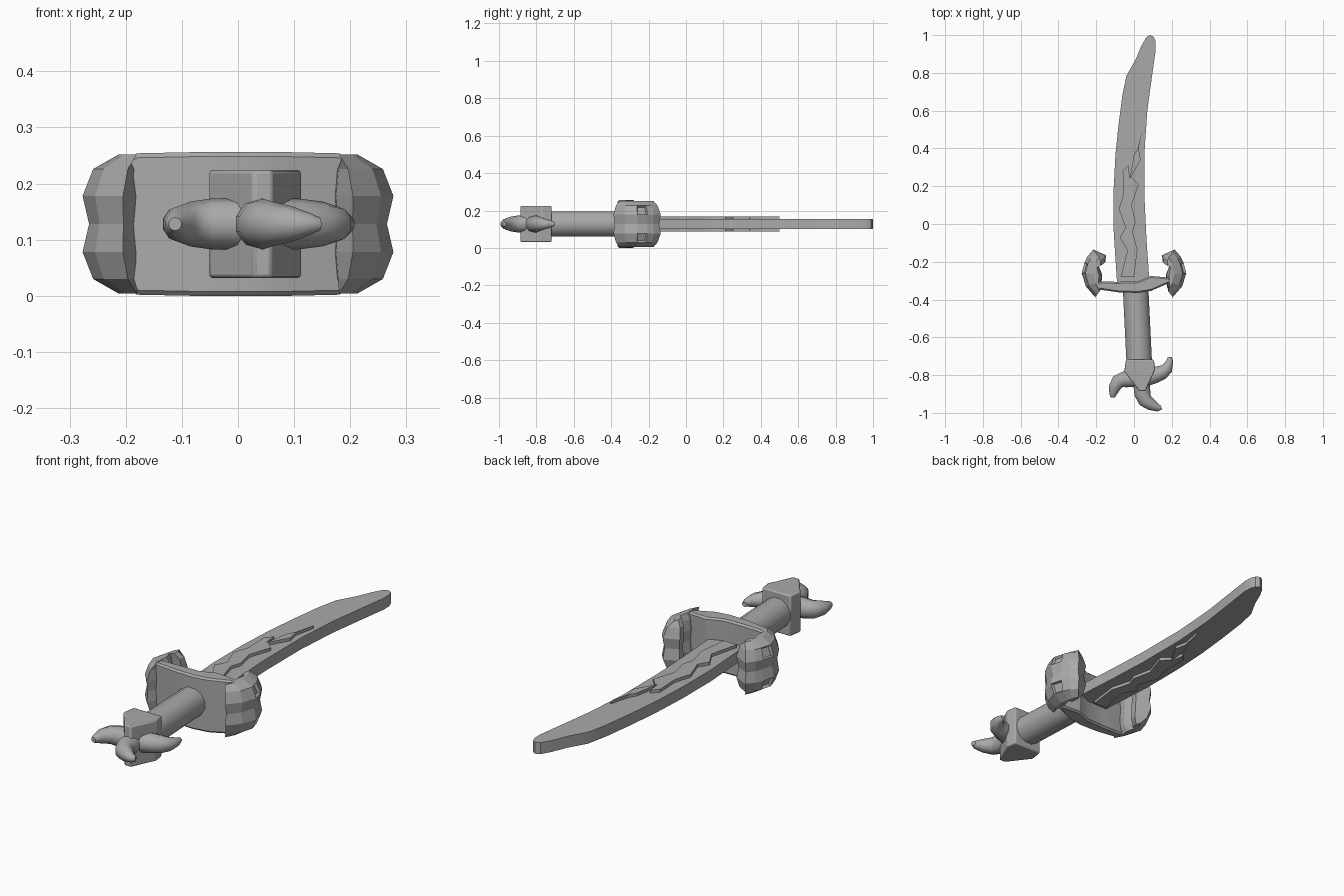
import bpy, bmesh, math
from mathutils import Vector

if "Cube" in bpy.data.objects:
    bpy.data.objects.remove(bpy.data.objects["Cube"], do_unlink=True)

MID = 0.128  # height of the flat symmetry plane

steel = bpy.data.materials.new("steel_grey")
steel.use_nodes = True
GREY = (0.4, 0.4, 0.4, 1)
steel.diffuse_color = GREY
steel.node_tree.nodes["Principled BSDF"].inputs["Base Color"].default_value = GREY


def finish(name, bm, angle=30, bevel=0):
    bmesh.ops.recalc_face_normals(bm, faces=bm.faces)
    mesh = bpy.data.meshes.new(name)
    bm.to_mesh(mesh)
    bm.free()
    mesh.materials.append(steel)
    ob = bpy.data.objects.new(name, mesh)
    bpy.context.collection.objects.link(ob)
    bpy.ops.object.select_all(action='DESELECT')
    ob.select_set(True)
    bpy.context.view_layer.objects.active = ob
    if angle:
        bpy.ops.object.shade_smooth_by_angle(angle=math.radians(angle))
    if bevel:
        mod = ob.modifiers.new("soft_edges", 'BEVEL')
        mod.width, mod.segments = bevel, 2
    return ob


def loft(rings):
    """Skin equal-length rings and cap both ends; returns mesh and caps."""
    bm = bmesh.new()
    loops = [[bm.verts.new(p) for p in ring] for ring in rings]
    n = len(loops[0])
    for a, b in zip(loops, loops[1:]):
        for i in range(n):
            j = (i + 1) % n
            bm.faces.new((a[i], a[j], b[j], b[i]))
    caps = [bm.faces.new(loops[0][::-1]), bm.faces.new(loops[-1])]
    return bm, caps


def slab(name, outline, half, angle=30, bevel=0):
    rings = [[(x, y, MID + s * half) for x, y in outline] for s in (-1, 1)]
    return finish(name, loft(rings)[0], angle, bevel)


def tube(name, path, radii, sides):
    """Tapered round tube along a path lying in the symmetry plane."""
    pts = [Vector((x, y, MID)) for x, y in path]
    rings = []
    for i, (p, r) in enumerate(zip(pts, radii)):
        d = (pts[min(i + 1, len(pts) - 1)] - pts[max(i - 1, 0)]).normalized()
        side = Vector((d.y, -d.x, 0))
        rings.append([p + side * r * math.cos(a) + Vector((0, 0, r * math.sin(a)))
                      for a in (math.tau * (k + .5) / sides for k in range(sides))])
    return finish(name, loft(rings)[0], 40)


# Curved blade
slab("blade", [
    (.088, 1), (.105, .99), (.115, .965), (.115, .92), (.093, .765), (.071, .605),
    (.056, .39), (.056, .13), (.066, -.08), (.082, -.31), (-.09, -.31),
    (-.108, -.03), (-.108, .18), (-.098, .37), (-.082, .525), (-.061, .685),
    (-.04, .785), (.008, .87), (.04, .945), (.066, .99)], .027)

# Jagged raised flame on both blade faces
slab("blade_flame", [
    (.045, .5), (.024, .4), (.035, .34), (-.015, .25), (.024, .21), (-.012, .1),
    (.008, .01), (-.008, -.04), (.018, -.135), (0, -.28), (-.07, -.28),
    (-.035, -.14), (-.075, -.07), (-.045, -.02), (-.08, .08), (-.055, .16),
    (-.06, .28), (-.03, .31), (-.022, .24), (.0, .37), (.02, .4)], .041, 0)

# Guard plate: bowed chamfered slab lofted across its width
stations = [(-.205, -.338, -.31, .112), (-.18, -.348, -.305, .126),
            (-.08, -.362, -.306, .128), (.02, -.365, -.303, .128),
            (.09, -.354, -.275, .128), (.18, -.315, -.283, .126),
            (.205, -.312, -.29, .112)]
rings = []
for x, y0, y1, h in stations:
    c = .008
    rings.append([(x, y, MID + z) for y, z in (
        (y0, c - h), (y0, h - c), (y0 + c, h), (y1 - c, h),
        (y1, h - c), (y1, c - h), (y1 - c, -h), (y0 + c, -h))])
finish("guard_plate", loft(rings)[0], 25)

# Hooked guard ends: faceted layers with a pinched waist and sunken eyes
hook = [(.152, -.2), (.148, -.165), (.215, -.135), (.245, -.17), (.262, -.205),
        (.277, -.26), (.255, -.33), (.205, -.388), (.175, -.335), (.168, -.27),
        (.19, -.215)]
layers = [(.124, .45, .72, -.022), (.098, .86, .88, -.008), (.05, 1, 1, 0), (0, .85, .94, 0)]
levels = [(-h, *rest) for h, *rest in layers] + [l for l in layers[-2::-1]]
for name, side in (("left_guard_end", 1), ("right_guard_end", -1)):
    rings = [[(side * (.2 + (x - .2) * sx + (shift if x > .2 else 0)),
               -.275 + (y + .275) * sy, MID + h) for x, y in hook]
             for h, sx, sy, shift in levels]
    bm, caps = loft(rings)
    # Eye hollows on the outer slopes
    bm.faces.ensure_lookup_table()
    bm.normal_update()
    eyes = [f for f in bm.faces if len(f.verts) == 4
            and abs(f.calc_center_median().x) > .235
            and -.25 < f.calc_center_median().y < -.2
            and .06 < abs(f.calc_center_median().z - MID) < .09]
    bmesh.ops.recalc_face_normals(bm, faces=bm.faces)
    if eyes:
        bmesh.ops.inset_individual(bm, faces=eyes, thickness=.008, depth=-.012)
    finish(name, bm, 0)

# Grip
tube("grip", [(.008, -.33), (.028, -.74)], [.07, .07], 12)

# Wedge-shaped pommel
slab("pommel", [(-.042, -.718), (.105, -.718), (.113, -.77), (.06, -.885),
                (.028, -.885), (-.052, -.78)], .096, 30, .006)

# Three curved pommel horns
horns = {
    "right_horn": [(.02, -.82), (-.05, -.822), (-.085, -.835), (-.105, -.87), (-.112, -.905), (-.112, -.918)],
    "end_horn": [(.04, -.85), (.045, -.9), (.06, -.935), (.095, -.958), (.13, -.975), (.145, -.97)],
    "left_horn": [(.05, -.82), (.11, -.8), (.15, -.785), (.175, -.765), (.19, -.725), (.188, -.705)],
}
for name, path in horns.items():
    tube(name, path, [.046, .045, .04, .032, .019, .012], 10)
